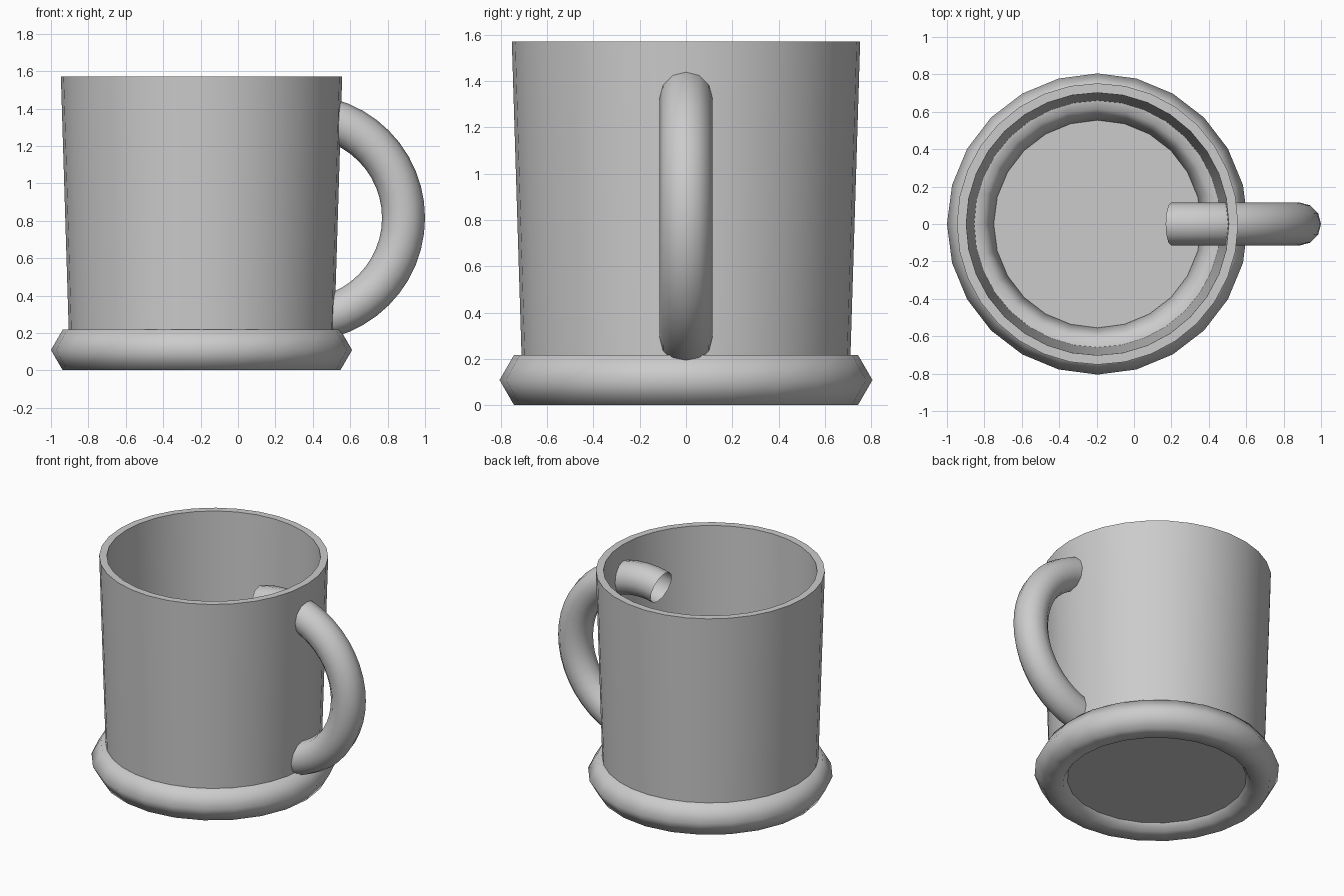
import bpy, bmesh
from math import sin, cos, pi, radians

if "Cube" in bpy.data.objects:
    bpy.data.objects.remove(bpy.data.objects["Cube"])

CX = -0.195  # axis of the mug body


def make_object(name, bm):
    bmesh.ops.recalc_face_normals(bm, faces=bm.faces)
    me = bpy.data.meshes.new(name)
    bm.to_mesh(me)
    bm.free()
    ob = bpy.data.objects.new(name, me)
    bpy.context.collection.objects.link(ob)
    return ob


def bridge(bm, a, b):
    n = len(a)
    for i in range(n):
        bm.faces.new((a[i], a[(i + 1) % n], b[(i + 1) % n], b[i]))


def ring(bm, r, z, n):
    return [bm.verts.new((CX + r * cos(2 * pi * i / n), r * sin(2 * pi * i / n), z))
            for i in range(n)]


# Tapered cup with wall thickness and a closed floor
bm = bmesh.new()
profile = [(0.705, 0.05), (0.752, 1.57), (0.702, 1.57), (0.656, 0.10)]
rings = [ring(bm, r, z, 32) for r, z in profile]
for a, b in zip(rings, rings[1:]):
    bridge(bm, a, b)
bm.faces.new(rings[0])
bm.faces.new(rings[-1])
cup = make_object("cup", bm)
bpy.context.view_layer.objects.active = cup
cup.select_set(True)
bpy.ops.object.shade_smooth_by_angle(angle=radians(30))

# Base ring with a hexagonal cross-section
bm = bmesh.new()
rings = [ring(bm, 0.68 + 0.125 * cos(k * pi / 3), 0.109 + 0.125 * sin(k * pi / 3), 24)
         for k in range(6)]
for k in range(6):
    bridge(bm, rings[k], rings[(k + 1) % 6])
base = make_object("base_ring", bm)
base.data.shade_smooth()

# Handle: open-ended tube arc running through the cup wall
bm = bmesh.new()
rings = []
steps = 28
for s in range(steps + 1):
    t = radians(-105 + 210 * s / steps)
    loop = []
    for k in range(12):
        p = 2 * pi * k / 12
        r = 0.545 + 0.115 * cos(p)
        loop.append(bm.verts.new((0.34 + r * cos(t), 0.115 * sin(p), 0.815 + r * sin(t))))
    rings.append(loop)
for a, b in zip(rings, rings[1:]):
    bridge(bm, a, b)
handle = make_object("handle", bm)
handle.data.shade_smooth()
